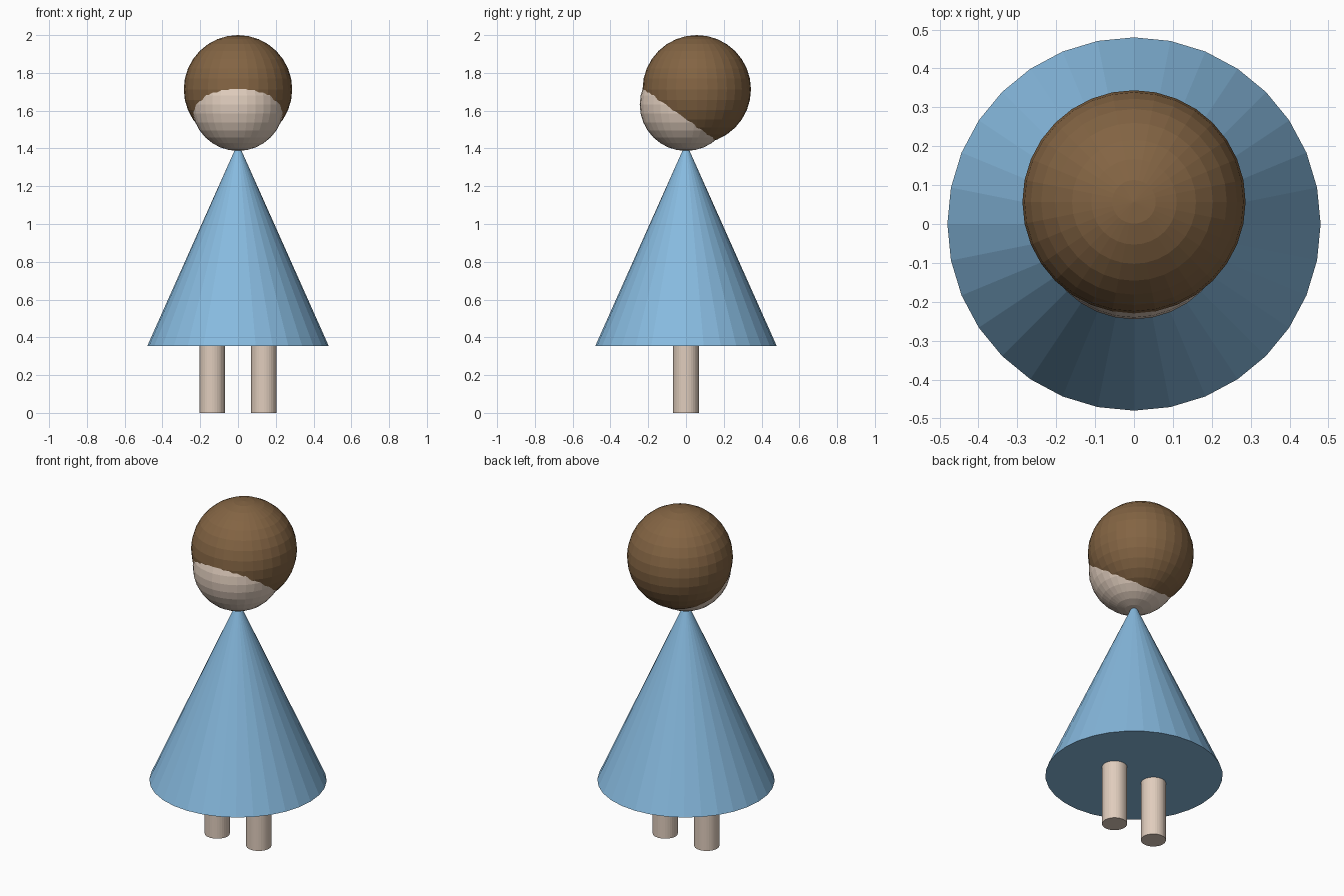
import bpy

if "Cube" in bpy.data.objects:
    bpy.data.objects.remove(bpy.data.objects["Cube"])


def material(name, rgb):
    """Flat colour from sRGB 0-255 values, stored as linear."""
    def linear(c):
        c /= 255
        return c / 12.92 if c <= 0.04045 else ((c + 0.055) / 1.055) ** 2.4
    m = bpy.data.materials.new(name)
    m.diffuse_color = (*[linear(c) for c in rgb], 1)
    m.use_nodes = True
    m.node_tree.nodes["Principled BSDF"].inputs["Base Color"].default_value = m.diffuse_color
    return m


skin = material("skin", (224, 205, 189))
brown = material("hair brown", (131, 100, 67))
blue = material("dress blue", (135, 186, 223))


def finish(name, mat):
    ob = bpy.context.object
    ob.name = ob.data.name = name
    ob.data.materials.append(mat)


def ball(name, radius, location, mat):
    bpy.ops.mesh.primitive_uv_sphere_add(segments=32, ring_count=16,
                                         radius=radius, location=location)
    finish(name, mat)


# Head, with the hair as a larger ball set back and up so the face shows
ball("head", 0.245, (0, 0, 1.632), skin)
ball("hair", 0.287, (0, 0.057, 1.713), brown)

# Dress: pointed cone whose tip sinks into the head
BASE, TIP = 0.355, 1.43
bpy.ops.mesh.primitive_cone_add(vertices=32, radius1=0.48, radius2=0,
                                depth=TIP - BASE,
                                location=(0, 0, (BASE + TIP) / 2))
finish("dress", blue)

# Legs, reaching just inside the dress
LEG = 0.37
for side, x in (("left", -0.137), ("right", 0.137)):
    bpy.ops.mesh.primitive_cylinder_add(vertices=32, radius=0.068, depth=LEG,
                                        location=(x, 0, LEG / 2))
    finish(side + "_leg", skin)
